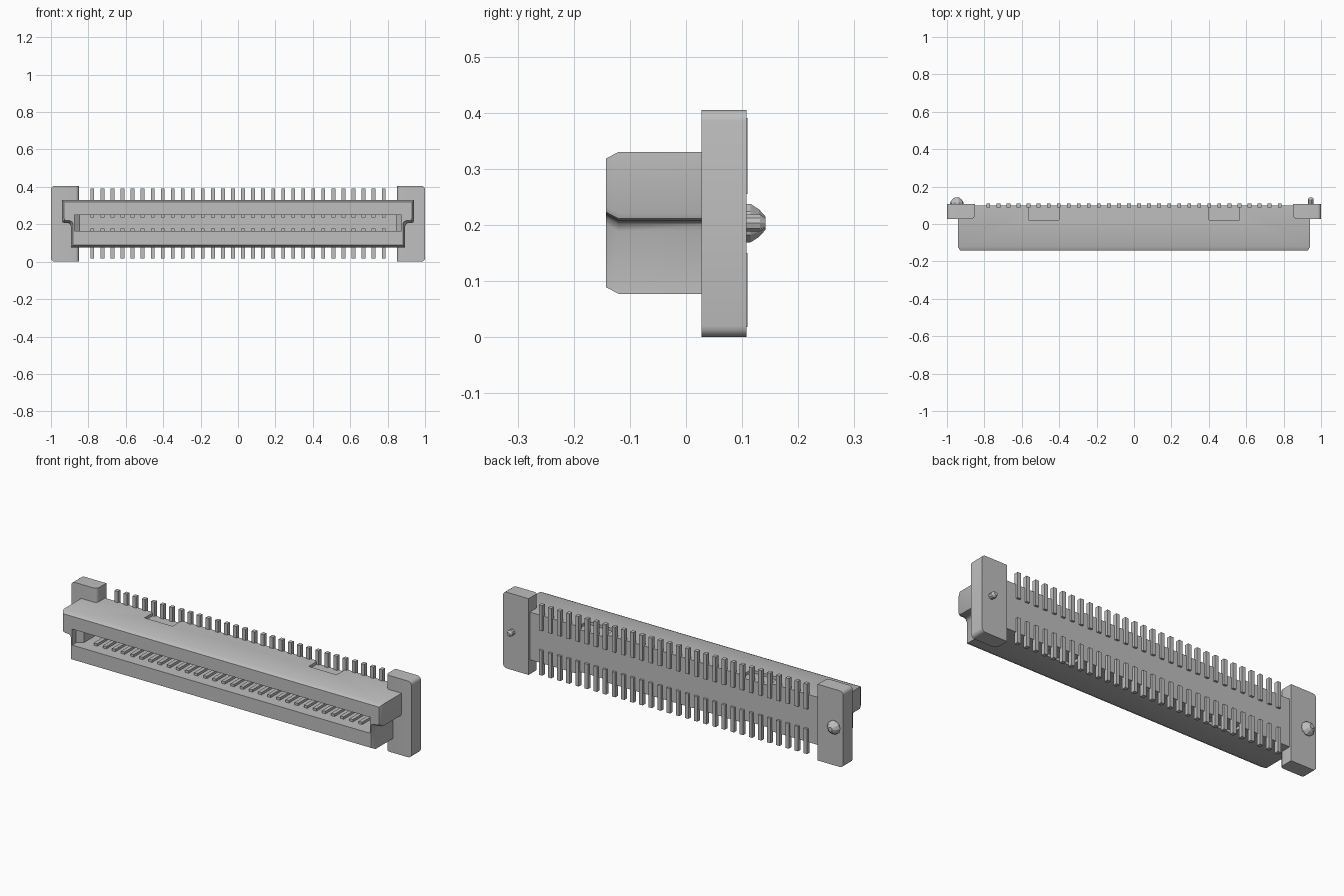
import bpy, bmesh, math
from mathutils import Matrix

cube = bpy.data.objects.get("Cube")
if cube:
    bpy.data.objects.remove(cube, do_unlink=True)

GREY = bpy.data.materials.new("neutral_grey")
GREY.use_nodes = True
COLOUR = (0.52, 0.52, 0.52, 1)
GREY.diffuse_color = COLOUR
GREY.node_tree.nodes["Principled BSDF"].inputs["Base Color"].default_value = COLOUR


def finish(bm, name):
    """Turn a bmesh into a named, coloured object."""
    bmesh.ops.recalc_face_normals(bm, faces=bm.faces)
    mesh = bpy.data.meshes.new(name)
    bm.to_mesh(mesh)
    bm.free()
    mesh.materials.append(GREY)
    obj = bpy.data.objects.new(name, mesh)
    bpy.context.collection.objects.link(obj)
    return obj


def add_box(bm, x, y, z):
    """Add a box from three (min, max) pairs."""
    verts = bmesh.ops.create_cube(bm, size=1)["verts"]
    for v in verts:
        for i, (lo, hi) in enumerate((x, y, z)):
            v.co[i] = lo if v.co[i] < 0 else hi


def loft(bm, rings):
    """Join rings of points, from front to back, and cap both ends."""
    loops = [[bm.verts.new(p) for p in ring] for ring in rings]
    n = len(loops[0])
    for a, b in zip(loops, loops[1:]):
        for i in range(n):
            j = (i + 1) % n
            bm.faces.new((a[i], a[j], b[j], b[i]))
    bm.faces.new(loops[0])
    bm.faces.new(loops[-1][::-1])


def cut(obj, cutter):
    cutter.hide_render = True
    mod = obj.modifiers.new("cut", "BOOLEAN")
    mod.operation = "DIFFERENCE"
    mod.solver = "EXACT"
    mod.object = cutter
    bpy.context.view_layer.objects.active = obj
    bpy.ops.object.modifier_apply(modifier=mod.name)
    bpy.data.objects.remove(cutter, do_unlink=True)


def smooth(obj, angle=35):
    bpy.ops.object.select_all(action="DESELECT")
    obj.select_set(True)
    bpy.context.view_layer.objects.active = obj
    bpy.ops.object.shade_smooth_by_angle(angle=math.radians(angle))


# Housing: stepped outline, wide above and narrow below, chamfered at the mouth
def outline(y, d):
    wide, narrow, top, low, step = 0.942 - d, 0.893 - d, 0.33 - d, 0.077 + d, 0.207 + d
    half = [(narrow, low), (narrow, step - 0.018), (narrow + 0.006, step - 0.005),
            (narrow + 0.018, step), (wide - 0.014, step), (wide - 0.004, step + 0.004),
            (wide, step + 0.014), (wide, top)]
    return [(x, y, z) for x, z in half] + [(-x, y, z) for x, z in reversed(half)]


bm = bmesh.new()
loft(bm, [outline(-0.143, 0.012), outline(-0.12, 0), outline(0.098, 0)])
housing = finish(bm, "housing")


# Mating slot, flared sideways at the mouth
def slot_ring(y, w):
    return [(-w, y, 0.165), (w, y, 0.165), (w, y, 0.25), (-w, y, 0.25)]


bm = bmesh.new()
loft(bm, [slot_ring(-0.2, 0.875), slot_ring(-0.11, 0.875),
          slot_ring(-0.085, 0.845), slot_ring(0.04, 0.845)])
cut(housing, finish(bm, "slot_cutter"))

# Shallow pockets at the rear of the top and bottom faces
bm = bmesh.new()
for s in (-1, 1):
    x = tuple(sorted((s * 0.40, s * 0.565)))
    add_box(bm, x, (0.022, 0.2), (0.315, 0.4))
    add_box(bm, x, (0.022, 0.2), (0.0, 0.092))
cut(housing, finish(bm, "pocket_cutter"))
smooth(housing)

# Mounting ears at both ends
for side, s in (("left", 1), ("right", -1)):
    bm = bmesh.new()
    add_box(bm, tuple(sorted((s * 0.85, s * 1.0))), (0.028, 0.108), (0, 0.405))
    rounded = []
    for e in bm.edges:
        a, b = e.verts[0].co, e.verts[1].co
        along_y = abs(a.y - b.y) > 0.05
        along_z = abs(a.z - b.z) > 0.1
        outer = abs(a.x) > 0.95
        if (along_y and outer) or (along_z and not outer and a.y < 0.05):
            rounded.append(e)
    bmesh.ops.bevel(bm, geom=rounded, offset=0.02, segments=4, profile=0.5,
                    affect="EDGES")
    smooth(finish(bm, side + "_ear"))


# Faceted locating pegs, one thick and one thin
def peg(name, x, profile):
    bm = bmesh.new()
    loft(bm, [[(x + r * math.cos(k * math.tau / 10), y,
                0.203 + r * math.sin(k * math.tau / 10)) for k in range(10)]
              for y, r in profile])
    finish(bm, name)


peg("right_peg", -0.947, [(0.1, 0.036), (0.115, 0.036), (0.13, 0.026), (0.142, 0.012)])
peg("left_peg", 0.945, [(0.1, 0.016), (0.132, 0.016), (0.142, 0.009)])

# Two rows of solder pins and the contacts inside the slot
PINS, PITCH = 30, 0.0537
pins, contacts = bmesh.new(), bmesh.new()
for i in range(PINS):
    x = (i - (PINS - 1) / 2) * PITCH
    span = (x - 0.01, x + 0.01)
    add_box(pins, span, (0.088, 0.11), (0.255, 0.39))
    add_box(pins, span, (0.088, 0.11), (0.018, 0.15))
    add_box(contacts, span, (-0.085, 0.045), (0.16, 0.178))
    add_box(contacts, span, (-0.085, 0.045), (0.236, 0.255))
finish(pins, "solder_pins")
finish(contacts, "slot_contacts")
